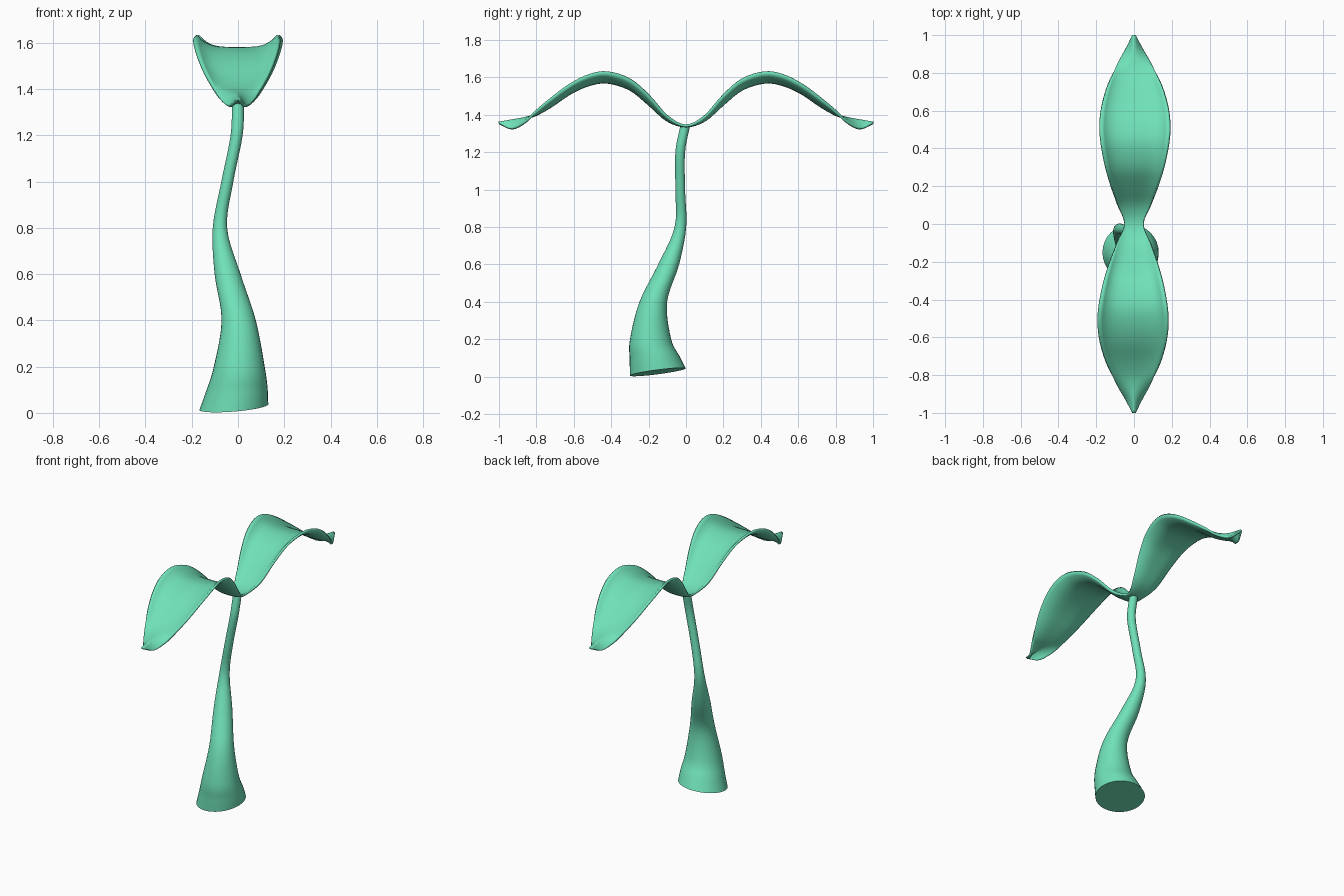
import bpy, math
from mathutils import Vector

if "Cube" in bpy.data.objects:
    bpy.data.objects.remove(bpy.data.objects["Cube"])

green = bpy.data.materials.new("sprout_green")
green.diffuse_color = (0.16, 0.75, 0.48, 1)
green.use_nodes = True
green.node_tree.nodes["Principled BSDF"].inputs["Base Color"].default_value = green.diffuse_color


def smooth_rows(rows, steps):
    """Catmull-Rom interpolation through rows of numbers."""
    pts = [Vector(r) for r in rows]
    pts = [2 * pts[0] - pts[1]] + pts + [2 * pts[-1] - pts[-2]]
    out = []
    for a, b, c, d in zip(pts, pts[1:], pts[2:], pts[3:]):
        for i in range(steps):
            t = i / steps
            out.append(b + 0.5 * t * (c - a + t * (2 * a - 5 * b + 4 * c - d
                                                   + t * (3 * (b - c) + d - a))))
    return out + [pts[-2]]


def make_object(name, verts, faces):
    me = bpy.data.meshes.new(name)
    me.from_pydata(verts, [], faces)
    me.materials.append(green)
    ob = bpy.data.objects.new(name, me)
    bpy.context.collection.objects.link(ob)
    bpy.context.view_layer.objects.active = ob
    ob.select_set(True)
    bpy.ops.object.shade_smooth_by_angle(angle=math.radians(60))
    ob.select_set(False)
    return ob


# Stem: round rings (z, x, y, radius, tilt) along a bent path
stem = smooth_rows([
    (0.025, -0.018, -0.151, 0.149, 1.0),
    (0.10, -0.005, -0.168, 0.133, 0.6),
    (0.20, 0.005, -0.190, 0.110, 0.2),
    (0.40, 0.003, -0.175, 0.074, 0),
    (0.60, -0.045, -0.093, 0.056, 0),
    (0.80, -0.078, -0.030, 0.031, 0),
    (1.00, -0.046, -0.031, 0.026, 0),
    (1.20, -0.006, -0.031, 0.026, 0),
    (1.338, 0.0, -0.005, 0.026, 0)], 5)
N = 32
verts, faces = [], []
for z, x, y, r, tilt in stem:
    for k in range(N):
        dx, dy = r * math.cos(math.tau * k / N), r * math.sin(math.tau * k / N)
        verts.append((x + dx, y + dy, z + tilt * (0.08 * dx + 0.13 * dy)))
for i in range(len(stem) - 1):
    for k in range(N):
        a, b = i * N + k, i * N + (k + 1) % N
        faces.append((a, b, b + N, a + N))
faces += [tuple(reversed(range(N))), tuple(range(len(verts) - N, len(verts)))]
make_object("stem", verts, faces)

# Leaf pair: stations (y, half width, midrib z, edge z, curl power), mirrored in y
half = [
    (0.0, 0.050, 1.340, 1.342, 3),
    (0.10, 0.088, 1.371, 1.392, 3),
    (0.20, 0.123, 1.458, 1.505, 3.5),
    (0.30, 0.152, 1.537, 1.590, 4),
    (0.42, 0.176, 1.574, 1.628, 4),
    (0.52, 0.184, 1.560, 1.612, 4),
    (0.62, 0.174, 1.515, 1.562, 4),
    (0.72, 0.147, 1.447, 1.488, 3.5),
    (0.80, 0.113, 1.402, 1.420, 3),
    (0.86, 0.080, 1.382, 1.362, 2),
    (0.93, 0.038, 1.369, 1.325, 1.5),
    (1.0, 0.003, 1.357, 1.352, 1.5)]
leaf = smooth_rows([(-r[0],) + r[1:] for r in half[:0:-1]] + half, 4)
M = 20
verts, faces = [], []
for y, w, zc, ze, p in leaf:
    shift = 0.005 * math.sin(math.pi * y)
    for k in range(M + 1):
        u = 2 * k / M - 1
        verts.append((shift + w * u, y, zc + (ze - zc) * abs(u) ** p))
for i in range(len(leaf) - 1):
    for k in range(M):
        a = i * (M + 1) + k
        faces.append((a, a + 1, a + M + 2, a + M + 1))
leaves = make_object("leaf_pair", verts, faces)
mod = leaves.modifiers.new("thickness", "SOLIDIFY")
mod.thickness = 0.014
mod.offset = 0
